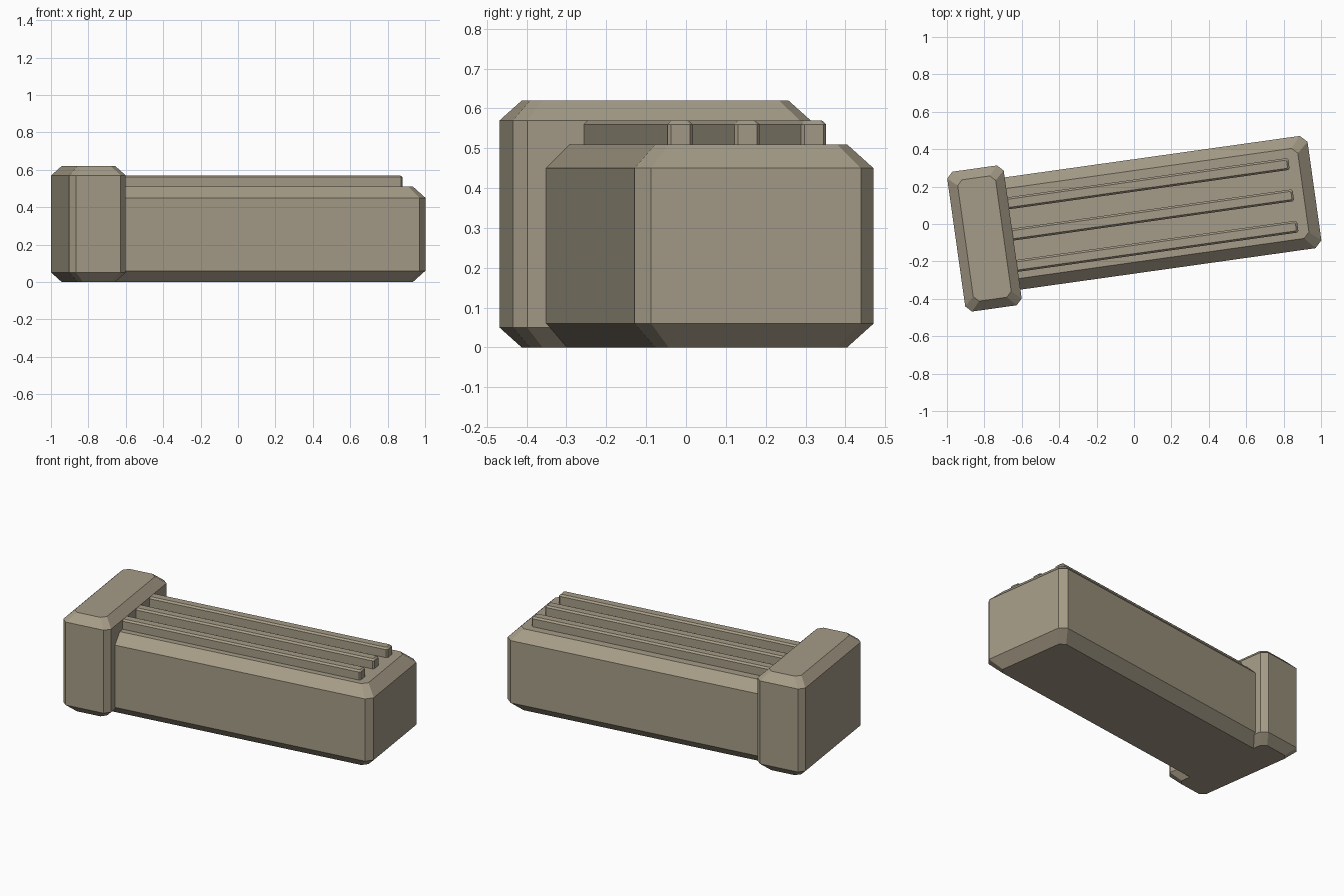
import bpy, bmesh, math
from mathutils import Matrix

if "Cube" in bpy.data.objects:
    bpy.data.objects.remove(bpy.data.objects["Cube"])

TURN = Matrix.Rotation(math.radians(8), 4, 'Z')   # whole model is yawed

stone = bpy.data.materials.new("warm grey")
stone.diffuse_color = (0.376, 0.328, 0.242, 1)
stone.use_nodes = True
stone.node_tree.nodes["Principled BSDF"].inputs["Base Color"].default_value = stone.diffuse_color


def chamfered_block(name, x0, x1, y0, y1, z0, z1, corner, inset, base=True):
    """Octagonal-plan block whose top (and bottom) rims slope inwards."""
    def ring(z, i):
        a, b, c, d = x0 + i, x1 - i, y0 + i, y1 - i
        k = corner * (1 - 2 * i / (y1 - y0))
        pts = [(a + k, c), (b - k, c), (b, c + k), (b, d - k),
               (b - k, d), (a + k, d), (a, d - k), (a, c + k)]
        return [bm.verts.new((x, y, z)) for x, y in pts]

    bm = bmesh.new()
    rings = [ring(z0, inset), ring(z0 + inset, 0)] if base else [ring(z0, 0)]
    rings += [ring(z1 - inset, 0), ring(z1, inset)]
    for lo, hi in zip(rings, rings[1:]):
        for i in range(8):
            j = (i + 1) % 8
            bm.faces.new((lo[i], lo[j], hi[j], hi[i]))
    bm.faces.new(rings[0][::-1])
    bm.faces.new(rings[-1])
    bm.transform(TURN)
    mesh = bpy.data.meshes.new(name)
    bm.to_mesh(mesh)
    bm.free()
    mesh.materials.append(stone)
    obj = bpy.data.objects.new(name, mesh)
    bpy.context.collection.objects.link(obj)
    return obj


# Tall cross block at the end
chamfered_block("head_block", -0.955, -0.65, -0.343, 0.412, 0, 0.62, 0.032, 0.05)

# Long body, running into the head block
chamfered_block("body", -0.82, 0.98, -0.263, 0.343, 0, 0.51, 0.037, 0.06)

# Three raised ribs along the top
for i, y in enumerate((-0.135, 0.034, 0.203)):
    chamfered_block(f"rib_{i + 1}", -0.80, 0.865, y - 0.032, y + 0.032,
                    0.48, 0.57, 0.008, 0.01, base=False)
